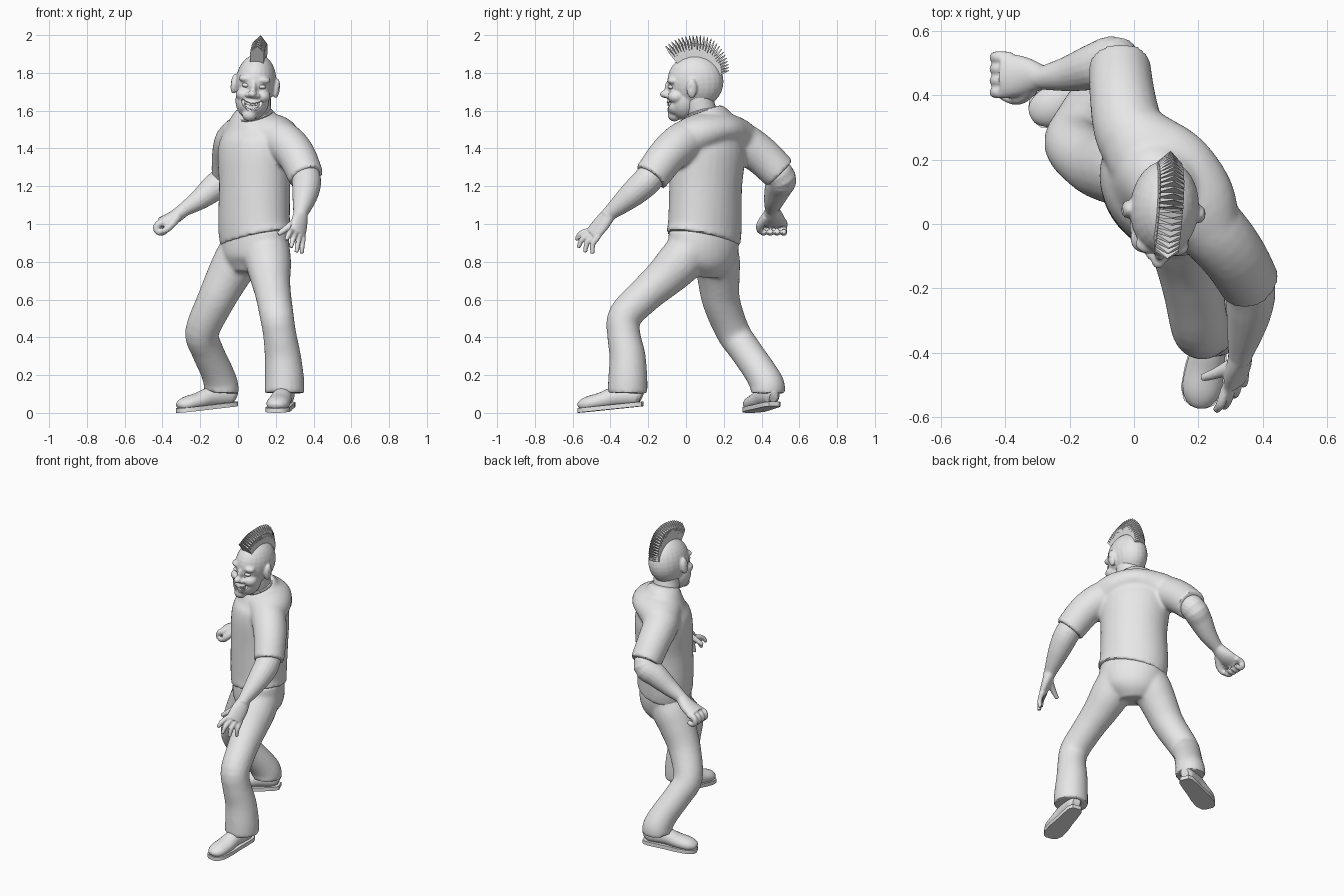
import bpy, bmesh, math
from mathutils import Vector, Matrix

if "Cube" in bpy.data.objects:
    bpy.data.objects.remove(bpy.data.objects["Cube"])

grey = bpy.data.materials.new("plain grey")
grey.use_nodes = True
grey.diffuse_color = (0.8, 0.8, 0.8, 1)
grey.node_tree.nodes["Principled BSDF"].inputs["Base Color"].default_value = (0.8, 0.8, 0.8, 1)

X, Y, Z = Vector((1, 0, 0)), Vector((0, 1, 0)), Vector((0, 0, 1))
SIDE = Vector((.87, -1, 0)).normalized()      # the twisted body's own left


def spline(pts, steps=4):
    """Smooth a list of (x, y, z, radius[, second radius])."""
    p = [Vector(q if len(q) == 5 else (*q, q[3])) for q in pts]
    p = [2 * p[0] - p[1]] + p + [2 * p[-1] - p[-2]]
    out = []
    for a, b, c, d in zip(p, p[1:], p[2:], p[3:]):
        for i in range(steps):
            t = i / steps
            out.append(b + (c - a) * (t / 2) + (2 * a - 5 * b + 4 * c - d) * (t * t / 2)
                       + (3 * b - 3 * c + d - a) * (t ** 3 / 2))
    return out + [p[-2]]


def loft(bm, pts, ref=X, seg=20):
    """Closed tube of elliptical rings along a smoothed path."""
    p = spline(pts)
    rings = []
    for i, q in enumerate(p):
        t = (p[min(i + 1, len(p) - 1)].xyz - p[max(i - 1, 0)].xyz).normalized()
        u = (ref - t * ref.dot(t)).normalized()
        v = t.cross(u)
        rings.append([bm.verts.new(q.xyz + u * q[3] * math.cos(k * math.tau / seg)
                                   + v * q[4] * math.sin(k * math.tau / seg)) for k in range(seg)])
    for r, s in zip(rings, rings[1:]):
        for k in range(seg):
            j = (k + 1) % seg
            bm.faces.new((r[k], r[j], s[j], s[k]))
    bm.faces.new(rings[0][::-1])
    bm.faces.new(rings[-1])


def ball(bm, centre, radii):
    m = Matrix.Translation(centre) @ Matrix.Diagonal((*radii, 1))
    bmesh.ops.create_uvsphere(bm, u_segments=24, v_segments=16, radius=1, matrix=m)


def finish(name, bm, voxel=0, smooth=4, matrix=None, angle=40, cutter=None):
    """Turn the bmesh into an object, fusing overlapping volumes if asked."""
    bmesh.ops.recalc_face_normals(bm, faces=bm.faces[:])
    me = bpy.data.meshes.new(name)
    bm.to_mesh(me)
    bm.free()
    me.materials.append(grey)
    ob = bpy.data.objects.new(name, me)
    bpy.context.scene.collection.objects.link(ob)
    if matrix:
        ob.matrix_world = matrix
    bpy.context.view_layer.update()
    bpy.ops.object.select_all(action='DESELECT')
    ob.select_set(True)
    bpy.context.view_layer.objects.active = ob
    if voxel:
        m = ob.modifiers.new("fuse", 'REMESH')
        m.mode, m.voxel_size = 'VOXEL', voxel
        m = ob.modifiers.new("soften", 'SMOOTH')
        m.factor, m.iterations = 0.5, smooth
    if cutter:
        m = ob.modifiers.new("carve", 'BOOLEAN')
        m.operation, m.object = 'DIFFERENCE', cutter
    for m in list(ob.modifiers):
        bpy.ops.object.modifier_apply(modifier=m.name)
    if angle:
        bpy.ops.object.shade_smooth_by_angle(angle=math.radians(angle))
    return ob


# Shirt: torso, a yoke across the shoulders, and both sleeves
bm = bmesh.new()
loft(bm, [(.095, .091, .92, .217, .17), (.085, .1, .995, .212, .172), (.088, .104, 1.2, .205, .176),
          (.088, .115, 1.38, .217, .177), (.092, .123, 1.47, .2, .153), (.09, .115, 1.55, .15, .12),
          (.09, .1, 1.605, .09, .09)], SIDE, 32)
loft(bm, [(.24, -.02, 1.44, .1, .1), (.185, .065, 1.48, .1, .138), (.11, .15, 1.5, .092, .152),
          (.038, .225, 1.48, .1, .135), (-.01, .29, 1.45, .1, .105)], Z, 24)
loft(bm, [(.15, .06, 1.45, .1), (.23, -.005, 1.44, .108), (.307, -.095, 1.367, .102), (.362, -.187, 1.247, .094)])
loft(bm, [(.045, .18, 1.46, .105), (-.01, .275, 1.44, .11), (-.035, .39, 1.37, .103),
          (-.045, .497, 1.268, .096)], Z)
finish("shirt", bm, .012, 4)

# Collar around the neck
bm = bmesh.new()
tilt = Vector((-.25, -.25, 1)).normalized()
ring = [Vector((.09, .085, 1.575)) + Matrix.Rotation(k * math.tau / 24, 3, tilt) @ SIDE * .088 for k in range(25)]
loft(bm, [(*p, .009) for p in ring], tilt, 8)
finish("collar", bm)

# Trousers: pelvis and both legs
bm = bmesh.new()
loft(bm, [(.09, .09, .97, .2, .152), (.09, .093, .88, .207, .16), (.078, .095, .8, .178, .148),
          (.068, .085, .73, .11, .095)], SIDE, 32)
loft(bm, [(.15, .045, .89, .122), (.162, -.04, .79, .12), (.172, -.12, .71, .106), (.186, -.21, .63, .095),
          (.205, -.322, .515, .09), (.22, -.33, .42, .088), (.237, -.31, .3, .096), (.246, -.308, .18, .104),
          (.246, -.31, .105, .106)])
loft(bm, [(.04, .145, .89, .122), (-.01, .165, .8, .122), (-.055, .172, .72, .113), (-.12, .187, .59, .1),
          (-.19, .248, .43, .09), (-.165, .312, .335, .085), (-.115, .388, .225, .086), (-.09, .43, .15, .091),
          (-.09, .433, .105, .093)])
finish("trousers", bm, .012, 4)


# Shoes: a rounded upper on a flat sole, heels slightly raised
def shoe(name, heel, toe):
    heel, toe = Vector(heel), Vector(toe)
    along = toe - heel
    across = Vector((-along.y, along.x, 0)).normalized()
    form = [(0, .05, .025, .03), (.07, .06, .042, .05), (.25, .064, .048, .054), (.45, .064, .052, .052),
            (.65, .05, .06, .045), (.85, .042, .06, .04), (.96, .035, .043, .03), (1, .028, .02, .015)]
    up = bmesh.new()
    loft(up, [(*(heel + along * t + Z * z), w, h) for t, z, w, h in form], across)
    finish(name + "_upper", up)
    sole = bmesh.new()
    rim = [heel + along * (t * 1.03 - .015) + across * s * (w + .004)
           for s in (1, -1) for t, z, w, h in form[::s]]
    base = sole.faces.new([sole.verts.new(p) for p in rim])
    top = bmesh.ops.extrude_face_region(sole, geom=[base])["geom"]
    bmesh.ops.translate(sole, vec=Z * .024, verts=[v for v in top if isinstance(v, bmesh.types.BMVert)])
    finish(name + "_sole", sole)


shoe("left_shoe", (.262, -.235, .035), (.2, -.565, .001))
shoe("right_shoe", (-.015, .465, .035), (-.315, .34, .001))

# Left arm with an open hand
bm = bmesh.new()
loft(bm, [(.335, -.12, 1.33, .07), (.362, -.2, 1.235, .077), (.358, -.27, 1.17, .071),
          (.345, -.34, 1.11, .056), (.332, -.4, 1.06, .04), (.33, -.42, 1.04, .037)])
spread = Vector((.06, .05, -.04)).normalized()
loft(bm, [(.332, -.4, 1.06, .037), (.325, -.445, 1.005, .052, .03), (.315, -.495, .945, .052, .022)], spread)
first, last = Vector((.285, -.515, .965)), Vector((.343, -.468, .93))
tips = [(.255, -.58, .915), (.28, -.57, .875), (.31, -.535, .85), (.337, -.495, .842)]
for i, tip in enumerate(tips):
    k = first.lerp(last, i / 3)
    bend = k.lerp(Vector(tip), .5) + Vector((0, -.012, .008))
    loft(bm, [(*k.lerp(Vector((.325, -.445, 1)), .4), .017), (*k, .016), (*bend, .015), (*tip, .011)], X, 10)
loft(bm, [(.32, -.43, 1.02, .024), (.275, -.455, .99, .02), (.24, -.47, .965, .016), (.212, -.478, .945, .012)], Z, 10)
finish("left_arm", bm, .006, 2)

# Right arm with a loose fist
bm = bmesh.new()
loft(bm, [(-.04, .44, 1.32, .07), (-.055, .505, 1.245, .078), (-.12, .49, 1.197, .073),
          (-.2, .468, 1.132, .056), (-.28, .455, 1.08, .038), (-.3, .455, 1.065, .036)], Z)
loft(bm, [(-.28, .455, 1.08, .036), (-.34, .46, 1.035, .06, .036), (-.41, .462, 1.005, .072, .03)], Y)
for i in range(4):
    y = .41 + .036 * i
    loft(bm, [(-.38, y, 1.01, .018), (-.42, y, 1, .02), (-.432, y, .972, .018), (-.41, y, .953, .017),
              (-.38, y, .962, .014)], Y, 10)
loft(bm, [(-.32, .425, 1.04, .026), (-.35, .395, 1, .022), (-.38, .39, .97, .018), (-.41, .4, .958, .014)], Y, 10)
finish("right_arm", bm, .006, 2)

# Neck
bm = bmesh.new()
loft(bm, [(.085, .11, 1.5, .086), (.09, .085, 1.58, .082), (.095, .07, 1.64, .08), (.095, .06, 1.72, .08)])
finish("neck", bm)

# Head, modelled about the skull centre and then placed
HEAD = (Matrix.Translation((.095, .05, 1.755)) @ Matrix.Rotation(math.radians(-4), 4, 'Z')
        @ Matrix.Rotation(math.radians(6), 4, 'Y'))


def grin(x):
    return Vector((x, -.152 + 7 * x * x, -.138 + 12 * x * x))


# Hidden cutter for the mouth and ear hollows
cut = bmesh.new()
loft(cut, [(*grin(x), .004 + .019 * (1 - (x / .06) ** 2), .016) for x in (-.055, -.035, 0, .035, .055)], Z, 12)
for s in (1, -1):
    ball(cut, (s * .137, -.02, -.022), (.01, .016, .03))
cutter = finish("mouth_cutter", cut, matrix=HEAD)
cutter.hide_render = True

bm = bmesh.new()
ball(bm, (0, 0, 0), (.107, .149, .144))
ball(bm, (-.004, -.062, -.1), (.09, .084, .105))
ball(bm, (-.008, -.113, -.178), (.04, .036, .036))
ball(bm, (0, -.103, -.128), (.068, .053, .055))
ball(bm, (0, -.14, -.035), (.017, .024, .04))
ball(bm, (0, -.157, -.068), (.024, .033, .021))
for s in (1, -1):
    ball(bm, (s * .05, -.098, -.075), (.042, .046, .036))
    ball(bm, (s * .042, -.116, .01), (.042, .03, .022))
    ball(bm, (s * .024, -.146, -.074), (.016, .018, .015))
    ball(bm, (s * .113, -.012, -.025), (.018, .028, .053))
finish("head", bm, .006, 4, HEAD, 40, cutter)
bpy.data.objects.remove(cutter)

# Eyes
bm = bmesh.new()
for s in (1, -1):
    ball(bm, (s * .042, -.125, -.025), (.022, .018, .012))
finish("eyes", bm, matrix=HEAD)

# Two rows of teeth following the grin
bm = bmesh.new()
for row in (1, -1):
    for i in range(-4, 5):
        p = grin(i * .009) + Vector((0, .009, row * (.015 - .0005 * i * i)))
        bmesh.ops.create_cube(bm, size=1, matrix=Matrix.Translation(p) @ Matrix.Diagonal((.008, .012, .013, 1)))
finish("teeth", bm, matrix=HEAD, angle=0)

# Mohawk: a fan of pointed, tapering plates
bm = bmesh.new()
count = 25
for i in range(count):
    deg = 130 - 112 * i / (count - 1)
    a = math.radians(deg)
    out, thick = Vector((0, math.cos(a), math.sin(a))), Vector((0, -math.sin(a), math.cos(a)))
    tip = .245 - .056 * max(0, (70 - deg) / 50)
    outline = [(-.037, .12, .008), (.037, .12, .008), (.037, tip - .04, .006), (0, tip, .002),
               (-.037, tip - .04, .006)]
    sides = [[bm.verts.new(X * x + out * r + thick * t * s) for x, r, t in outline] for s in (1, -1)]
    bm.faces.new(sides[0])
    bm.faces.new(sides[1][::-1])
    for k in range(5):
        j = (k + 1) % 5
        bm.faces.new((sides[0][j], sides[0][k], sides[1][k], sides[1][j]))
finish("mohawk", bm, matrix=HEAD, angle=0)
